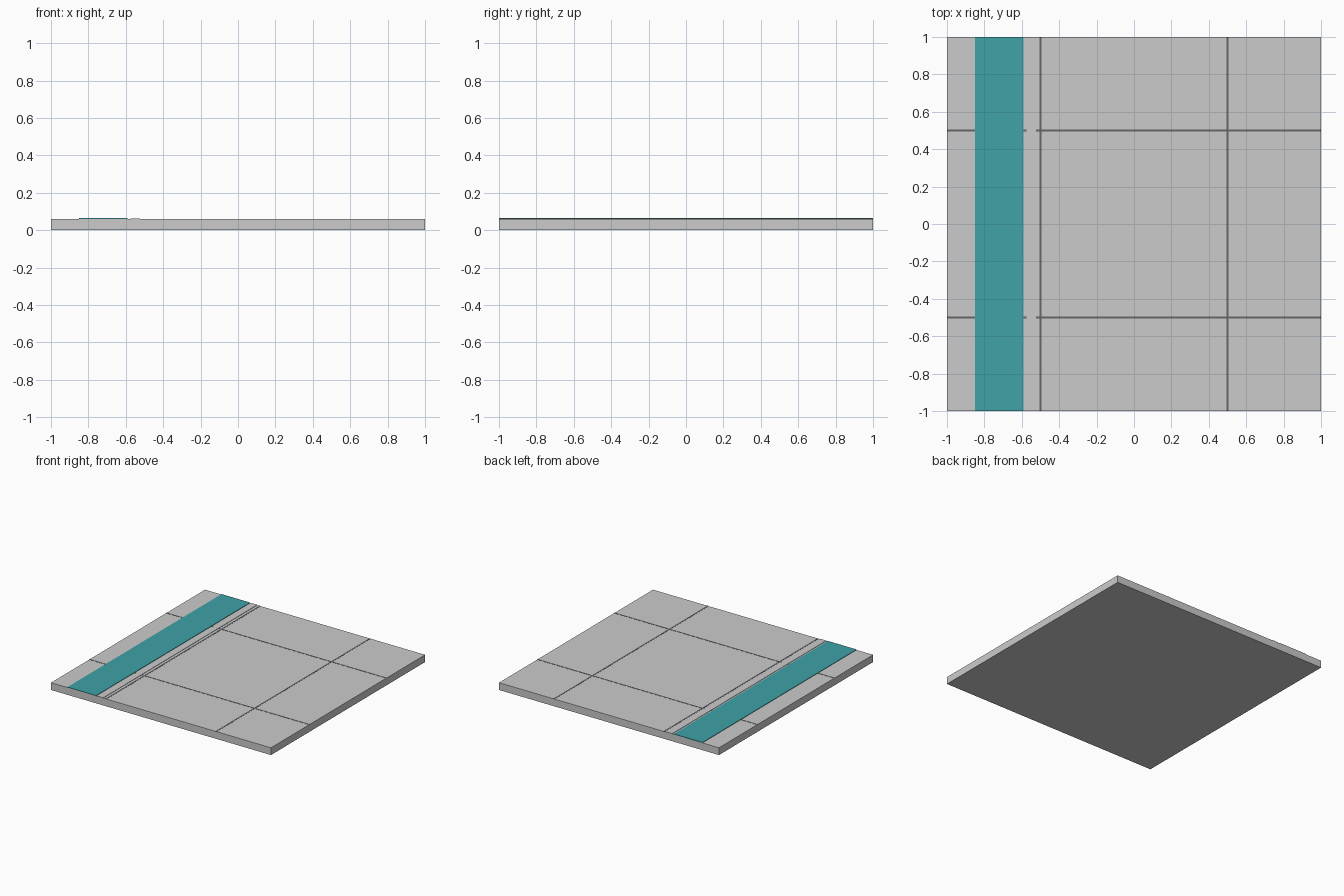
import bpy

if "Cube" in bpy.data.objects:
    bpy.data.objects.remove(bpy.data.objects["Cube"])


def material(name, rgb):
    m = bpy.data.materials.new(name)
    m.diffuse_color = (*rgb, 1)
    m.use_nodes = True
    m.node_tree.nodes["Principled BSDF"].inputs["Base Color"].default_value = m.diffuse_color
    return m


def box(name, x0, x1, y0, y1, z0, z1, mat=None):
    bpy.ops.mesh.primitive_cube_add(size=1, location=((x0 + x1) / 2, (y0 + y1) / 2, (z0 + z1) / 2))
    o = bpy.context.object
    o.name = name
    o.scale = (x1 - x0, y1 - y0, z1 - z0)
    bpy.ops.object.transform_apply(location=False, rotation=False, scale=True)
    if mat:
        o.data.materials.append(mat)
    return o


teal = material("teal_paint", (0.05, 0.36, 0.39))
dark = material("dark_seam", (0.13, 0.13, 0.14))
TOP = 0.06

# floor slab
box("floor_slab", -1, 1, -1, 1, 0, TOP)

# panel seams in both directions
w = 0.006
for i, c in enumerate((-0.5, 0.5)):
    box(f"long_seam_{i}", c - w, c + w, -1, 1, TOP - 0.004, TOP + 0.001, dark)
    box(f"cross_seam_{i}", -1, 1, c - w, c + w, TOP - 0.004, TOP + 0.001, dark)

# coloured guide stripe and the thin pale strip beside it
box("guide_stripe", -0.85, -0.59, -1, 1, TOP - 0.004, TOP + 0.004, teal)
box("edge_strip", -0.575, -0.525, -1, 1, TOP - 0.004, TOP + 0.003)
